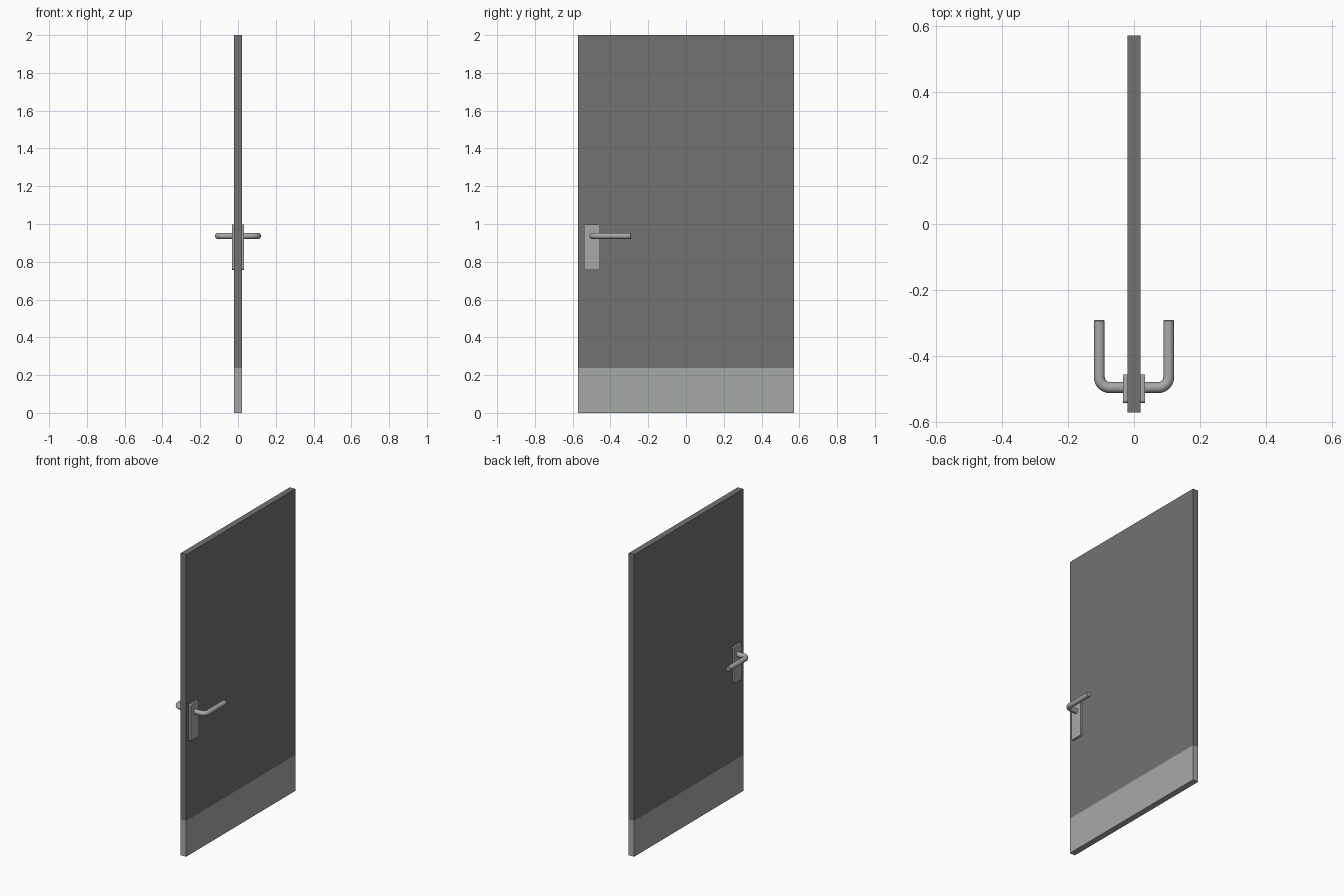
import bpy, bmesh, math
from mathutils import Vector

if "Cube" in bpy.data.objects:
    bpy.data.objects.remove(bpy.data.objects["Cube"])


def material(name, rgb):
    m = bpy.data.materials.new(name)
    m.diffuse_color = (*rgb, 1)
    m.use_nodes = True
    m.node_tree.nodes["Principled BSDF"].inputs["Base Color"].default_value = m.diffuse_color
    return m


DARK = material("dark grey paint", (0.17, 0.17, 0.17))
STEEL = material("brushed steel", (0.39, 0.40, 0.39))


def finish(bm, name, mat):
    bmesh.ops.recalc_face_normals(bm, faces=bm.faces)
    me = bpy.data.meshes.new(name)
    bm.to_mesh(me)
    bm.free()
    me.materials.append(mat)
    ob = bpy.data.objects.new(name, me)
    bpy.context.collection.objects.link(ob)
    return ob


def box(name, lo, hi, mat, corner=0.0):
    bm = bmesh.new()
    bmesh.ops.create_cube(bm, size=1)
    for v in bm.verts:
        v.co = [lo[i] + (v.co[i] + 0.5) * (hi[i] - lo[i]) for i in range(3)]
    if corner:  # round the four edges running along x
        es = [e for e in bm.edges if abs(e.verts[0].co.x - e.verts[1].co.x) > 1e-4]
        bmesh.ops.bevel(bm, geom=es, offset=corner, segments=3, profile=0.5, affect='EDGES')
    return finish(bm, name, mat)


def lever(name, side):
    # bent round bar swept along an L-shaped path
    z, y0, y1, x1, bend, r, n = 0.937, -0.495, -0.291, 0.105, 0.032, 0.0165, 20
    path = [(0.02, y0, 0)]
    for i in range(9):
        a = math.pi / 2 * i / 8
        path.append((x1 - bend + bend * math.sin(a), y0 + bend - bend * math.cos(a), a))
    path.append((x1, y1 - 0.002, math.pi / 2))
    bm = bmesh.new()
    rings = []

    def ring(x, y, a, rad):
        normal = Vector((-math.sin(a), math.cos(a), 0))
        out = []
        for k in range(n):
            t = 2 * math.pi * k / n
            p = Vector((x, y, z)) + normal * rad * math.cos(t) + Vector((0, 0, rad * math.sin(t)))
            out.append(bm.verts.new((p.x * side, p.y, p.z)))
        rings.append(out)

    for x, y, a in path:
        ring(x, y, a, r)
    ring(x1, y1, math.pi / 2, r - 0.002)  # softened tip
    for A, B in zip(rings, rings[1:]):
        for k in range(n):
            bm.faces.new((A[k], A[(k + 1) % n], B[(k + 1) % n], B[k]))
    bm.faces.new(rings[0])
    bm.faces.new(rings[-1])
    ob = finish(bm, name, STEEL)
    bpy.ops.object.select_all(action='DESELECT')
    ob.select_set(True)
    bpy.context.view_layer.objects.active = ob
    bpy.ops.object.shade_smooth_by_angle(angle=math.radians(35))


# Door leaf: the lowest band is the steel kick plate, wrapping all sides
bm = bmesh.new()
bmesh.ops.create_cube(bm, size=1)
for v in bm.verts:
    v.co = (v.co.x * 0.04, v.co.y * 1.142, (v.co.z + 0.5) * 2)
bmesh.ops.bisect_plane(bm, geom=bm.verts[:] + bm.edges[:] + bm.faces[:],
                       plane_co=(0, 0, 0.237), plane_no=(0, 0, 1))
door = finish(bm, "door_leaf", DARK)
door.data.materials.append(STEEL)
for f in door.data.polygons:
    f.material_index = 1 if f.center.z < 0.237 else 0

# Handle plates and levers on both faces
for label, s in (("right", 1), ("left", -1)):
    xs = sorted((0.019 * s, 0.033 * s))
    box("handle_plate_" + label, (xs[0], -0.541, 0.757), (xs[1], -0.456, 0.997), STEEL, 0.007)
    lever("lever_" + label, s)
